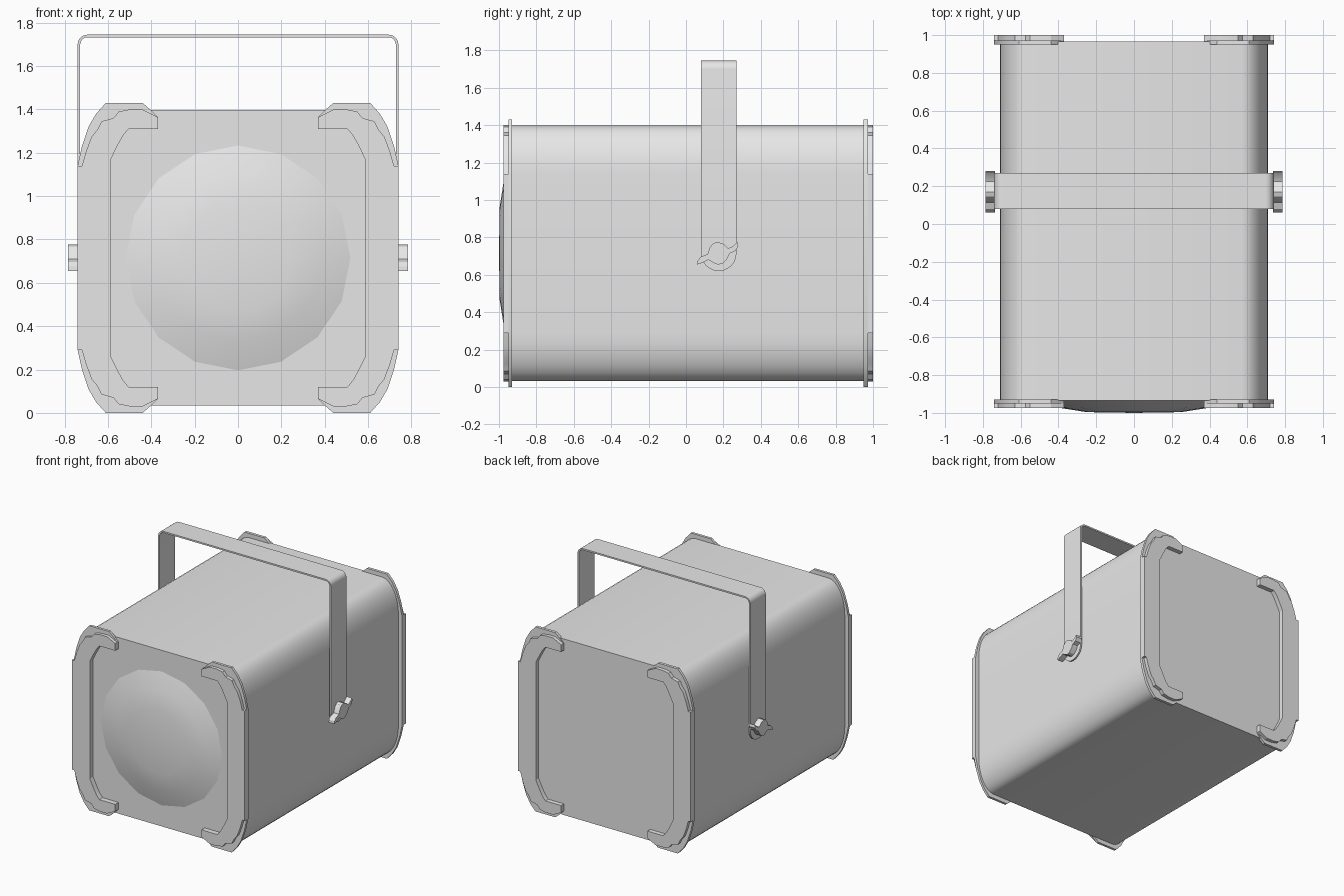
import bpy, bmesh
from math import sin, cos, pi, radians

if "Cube" in bpy.data.objects:
    bpy.data.objects.remove(bpy.data.objects["Cube"], do_unlink=True)

MID = 0.715  # height of the centre line

grey = bpy.data.materials.new("plain grey")
grey.use_nodes = True
grey.diffuse_color = (0.8, 0.8, 0.8, 1)
grey.node_tree.nodes["Principled BSDF"].inputs["Base Color"].default_value = (0.8, 0.8, 0.8, 1)


def finish(name, bm, angle=30):
    bmesh.ops.recalc_face_normals(bm, faces=bm.faces)
    mesh = bpy.data.meshes.new(name)
    bm.to_mesh(mesh)
    bm.free()
    mesh.materials.append(grey)
    ob = bpy.data.objects.new(name, mesh)
    bpy.context.collection.objects.link(ob)
    bpy.ops.object.select_all(action="DESELECT")
    ob.select_set(True)
    bpy.context.view_layer.objects.active = ob
    bpy.ops.object.shade_smooth_by_angle(angle=radians(angle))
    return ob


def prism(name, outline, axis, start, end, angle=30):
    """Extrude a closed outline along x (points are y, z) or y (points are x, z)."""
    bm = bmesh.new()

    def ring(d):
        return [bm.verts.new((d, u, z) if axis == "x" else (u, d, z)) for u, z in outline]

    a, b = ring(start), ring(end)
    bm.faces.new(a)
    bm.faces.new(b[::-1])
    n = len(a)
    for i in range(n):
        j = (i + 1) % n
        bm.faces.new((a[i], a[j], b[j], b[i]))
    return finish(name, bm, angle)


def flip_z(points):
    return [(u, 2 * MID - z) for u, z in reversed(points)]


def arc(cx, cz, rx, rz, a0, a1, n):
    return [(cx + rx * cos(a0 + (a1 - a0) * i / n), cz + rz * sin(a0 + (a1 - a0) * i / n))
            for i in range(n + 1)]


# Housing: long box with tall rounded corners
quarter = arc(0.57, 1.14, 0.14, 0.257, 0, pi / 2, 8)
right_half = flip_z(quarter) + quarter
prism("housing", right_half + [(-x, z) for x, z in reversed(right_half)], "y", -0.935, 0.965)

# Lens: shallow faceted dome
bm = bmesh.new()
SIDES = 16
rings = [[bm.verts.new((r * cos(2 * pi * i / SIDES), y, MID + r * sin(2 * pi * i / SIDES)))
          for i in range(SIDES)]
         for r, y in ((0.535, -0.93), (0.39, -0.974), (0.25, -0.996))]
tip = bm.verts.new((0, -1.0, MID))
for i in range(SIDES):
    j = (i + 1) % SIDES
    for a, b in zip(rings, rings[1:]):
        bm.faces.new((a[i], a[j], b[j], b[i]))
    bm.faces.new((rings[-1][i], rings[-1][j], tip))
finish("lens", bm)

# Corner brackets: C-shaped frames in two stepped layers at both ends
inner = [(0.37, 1.31), (0.505, 1.31), (0.53, 1.28), (0.555, 1.235), (0.587, 1.17)]
outer_plate = [(0.74, 1.14), (0.72, 1.23), (0.69, 1.32), (0.655, 1.38), (0.61, 1.43),
               (0.44, 1.43), (0.405, 1.4), (0.37, 1.365)]
outer_step = [(0.74, 1.14), (0.72, 1.14), (0.7, 1.21), (0.675, 1.275), (0.65, 1.305),
              (0.63, 1.345), (0.575, 1.36), (0.55, 1.39), (0.5, 1.4), (0.44, 1.4), (0.37, 1.365)]

# Wing knob outline, and the rounded end of the carrying strap
knob = [(0.06, 0.655), (0.062, 0.675), (0.08, 0.697), (0.115, 0.71), (0.127, 0.745),
        (0.145, 0.768), (0.17, 0.776), (0.2, 0.765), (0.225, 0.742), (0.25, 0.752),
        (0.275, 0.775), (0.28, 0.755), (0.265, 0.728), (0.235, 0.715), (0.22, 0.685),
        (0.195, 0.66), (0.17, 0.654), (0.14, 0.668), (0.12, 0.68), (0.09, 0.665)]
strap_end = arc(0.175, MID, 0.095, 0.095, pi, 2 * pi, 12)

for side, s in (("left", 1), ("right", -1)):
    for end, plate, step in (("front", (-0.95, -0.93), (-0.975, -0.95)),
                             ("back", (0.95, 0.972), (0.972, 1.0))):
        for layer, outer, span in (("plate", outer_plate, plate), ("step", outer_step, step)):
            upper = outer + inner
            shape = [(s * x, z) for x, z in upper + flip_z(upper)]
            prism(f"{end}_{side}_bracket_{layer}", shape, "y", *span, angle=20)
    prism(f"{side}_strap_end", strap_end, "x", s * 0.728, s * 0.74)
    prism(f"{side}_knob", knob, "x", s * 0.735, s * 0.785)

# Carrying strap: thin flat band bent over the housing
outside = [(0.74, MID)] + arc(0.695, 1.7, 0.045, 0.045, 0, pi / 2, 6)
inside = [(0.728, MID)] + arc(0.695, 1.7, 0.033, 0.033, 0, pi / 2, 6)
band = (outside + [(-x, z) for x, z in reversed(outside)]
        + [(-x, z) for x, z in inside] + inside[::-1])
prism("carrying_strap", band, "y", 0.08, 0.27)
